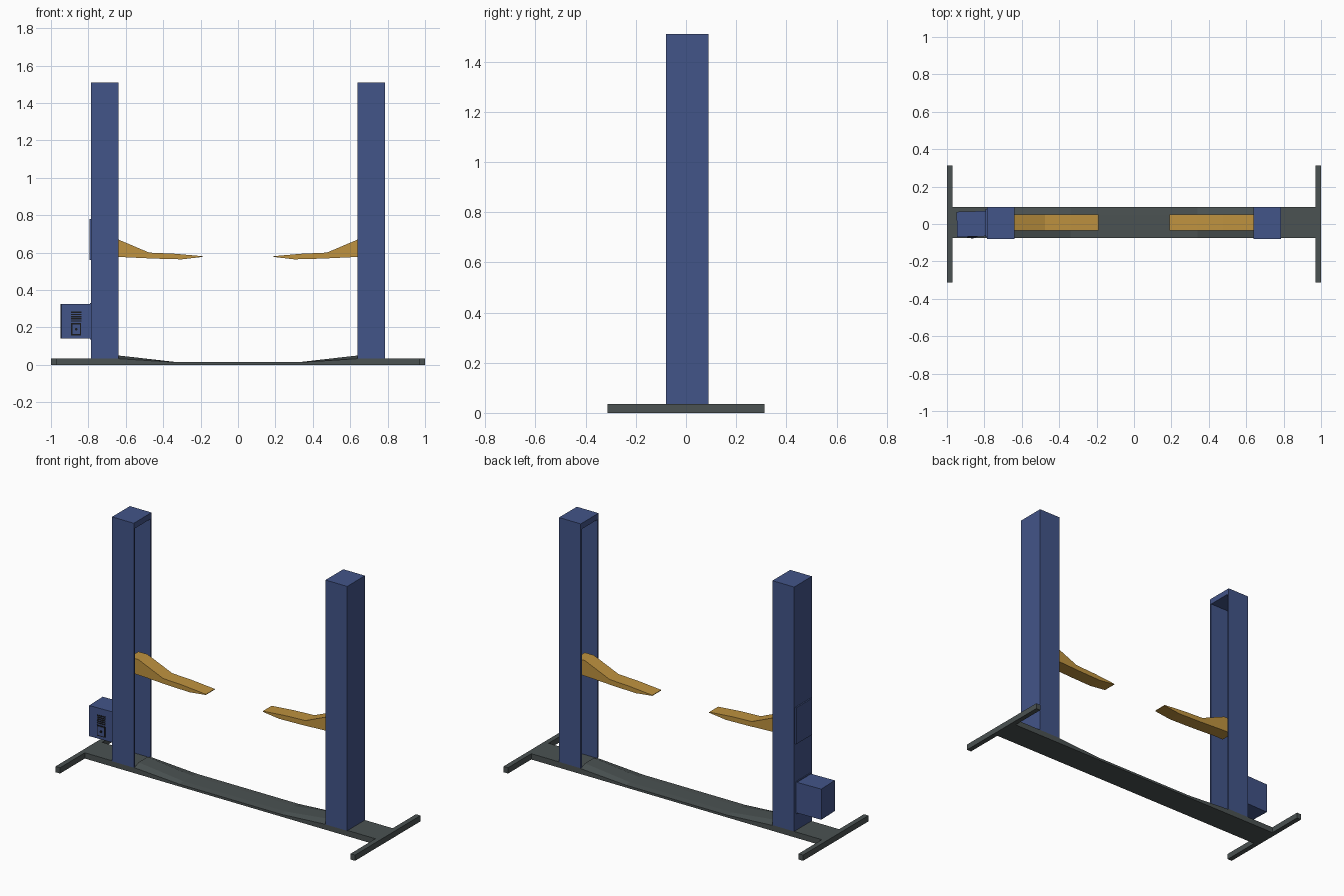
import bpy, bmesh
from mathutils import Matrix, Vector

if "Cube" in bpy.data.objects:
    bpy.data.objects.remove(bpy.data.objects["Cube"])


def material(name, rgb):
    m = bpy.data.materials.new(name)
    m.diffuse_color = (*rgb, 1)
    m.use_nodes = True
    m.node_tree.nodes["Principled BSDF"].inputs["Base Color"].default_value = m.diffuse_color
    return m


BLUE = material("blue_paint", (0.055, 0.09, 0.25))
GOLD = material("yellow_paint", (0.52, 0.29, 0.05))
STEEL = material("dark_steel", (0.07, 0.085, 0.085))
BLACK = material("black_plastic", (0.01, 0.01, 0.012))


def finish(name, bm, mat, parent_rot=None):
    bmesh.ops.recalc_face_normals(bm, faces=bm.faces)
    me = bpy.data.meshes.new(name)
    bm.to_mesh(me)
    bm.free()
    me.materials.append(mat)
    ob = bpy.data.objects.new(name, me)
    bpy.context.collection.objects.link(ob)
    return ob


def box(name, lo, hi, mat):
    lo, hi = Vector(lo), Vector(hi)
    bm = bmesh.new()
    bmesh.ops.create_cube(bm, size=1)
    for v in bm.verts:
        v.co = (lo + hi) / 2 + v.co * (hi - lo)
    return finish(name, bm, mat)


def prism(name, pts, direction, mat):
    """Extrude a closed outline along a direction."""
    bm = bmesh.new()
    face = bm.faces.new([bm.verts.new(p) for p in pts])
    ext = bmesh.ops.extrude_face_region(bm, geom=[face])
    moved = [g for g in ext["geom"] if isinstance(g, bmesh.types.BMVert)]
    bmesh.ops.translate(bm, verts=moved, vec=direction)
    return finish(name, bm, mat)


def loft(name, sections, mat):
    """Join equal-length cross-sections into a closed solid."""
    bm = bmesh.new()
    rings = [[bm.verts.new(p) for p in s] for s in sections]
    n = len(rings[0])
    for a, b in zip(rings, rings[1:]):
        for i in range(n):
            j = (i + 1) % n
            bm.faces.new((a[i], a[j], b[j], b[i]))
    bm.faces.new(rings[0])
    bm.faces.new(rings[-1])
    return finish(name, bm, mat)


Y0, Y1 = -0.08, 0.09      # column depth
P0, P1 = -0.075, 0.09     # floor plate depth
A0, A1 = -0.035, 0.05     # arm depth
WALL = 0.012

for side, s in (("left", -1), ("right", 1)):
    # column: C-channel open to the inside, with caps at both ends of the slot
    xo, xi = 0.785 * s, 0.64 * s
    xb = xo - WALL * s
    channel = [(xi, Y0), (xo, Y0), (xo, Y1), (xi, Y1),
               (xi, Y1 - WALL), (xb, Y1 - WALL), (xb, Y0 + WALL), (xi, Y0 + WALL)]
    prism(side + "_column", [(x, y, 0.035) for x, y in channel], (0, 0, 1.44), BLUE)
    box(side + "_column_cap", (min(xi, xo), Y0, 1.475), (max(xi, xo), Y1, 1.51), BLUE)

    # lifting arm
    arm = [(0.70, 0.67), (0.64, 0.67), (0.475, 0.60), (0.34, 0.594), (0.19, 0.581),
           (0.19, 0.577), (0.30, 0.564), (0.45, 0.568), (0.64, 0.577), (0.70, 0.577)]
    prism(side + "_lifting_arm", [(x * s, A0, z) for x, z in arm], (0, A1 - A0, 0), GOLD)

    # floor plate and cross foot
    box(side + "_foot_plate", (min(0.64 * s, 0.97 * s), P0, 0),
        (max(0.64 * s, 0.97 * s), P1, 0.035), STEEL)
    box(side + "_cross_foot", (min(0.97 * s, s), -0.312, 0),
        (max(0.97 * s, s), 0.312, 0.035), STEEL)


# drive-over ramp between the columns, with bevelled flanks
def ramp_section(x, edge, crown):
    return [(x, P0, 0), (x, P1, 0), (x, P1, edge), (x, A1, crown), (x, A0, crown), (x, P0, edge)]


loft("floor_ramp", [ramp_section(-0.64, 0.033, 0.05), ramp_section(-0.34, 0.014, 0.016),
                    ramp_section(0.34, 0.014, 0.016), ramp_section(0.64, 0.033, 0.05)], STEEL)

# control box on the left column
box("column_cover_plate", (-0.793, -0.07, 0.56), (-0.783, 0.08, 0.78), BLUE)
box("control_box_mount", (-0.79, -0.06, 0.135), (-0.783, 0.07, 0.33), BLUE)
parts = [box("control_box", (-0.947, -0.065, 0.14), (-0.786, 0.07, 0.325), BLUE)]
for i in range(5):
    z = 0.231 + i * 0.0115
    parts.append(box(f"control_box_vent_{i + 1}", (-0.895, -0.067, z),
                     (-0.84, -0.064, z + 0.007), BLACK))
parts.append(box("switch_frame", (-0.894, -0.068, 0.158), (-0.841, -0.064, 0.223), BLACK))
parts.append(box("switch_panel", (-0.888, -0.0695, 0.164), (-0.847, -0.066, 0.217), BLUE))
bm = bmesh.new()
bmesh.ops.create_cone(bm, cap_ends=True, segments=10, radius1=0.007, radius2=0.007, depth=0.008,
                      matrix=Matrix.Translation((-0.867, -0.071, 0.19)) @ Matrix.Rotation(1.5708, 4, 'X'))
parts.append(finish("switch_button", bm, BLACK))

# slight turn of the whole box
pivot = Vector((-0.786, 0, 0))
turn = Matrix.Translation(pivot) @ Matrix.Rotation(0.03, 4, 'Z') @ Matrix.Translation(-pivot)
for p in parts:
    p.data.transform(turn)
